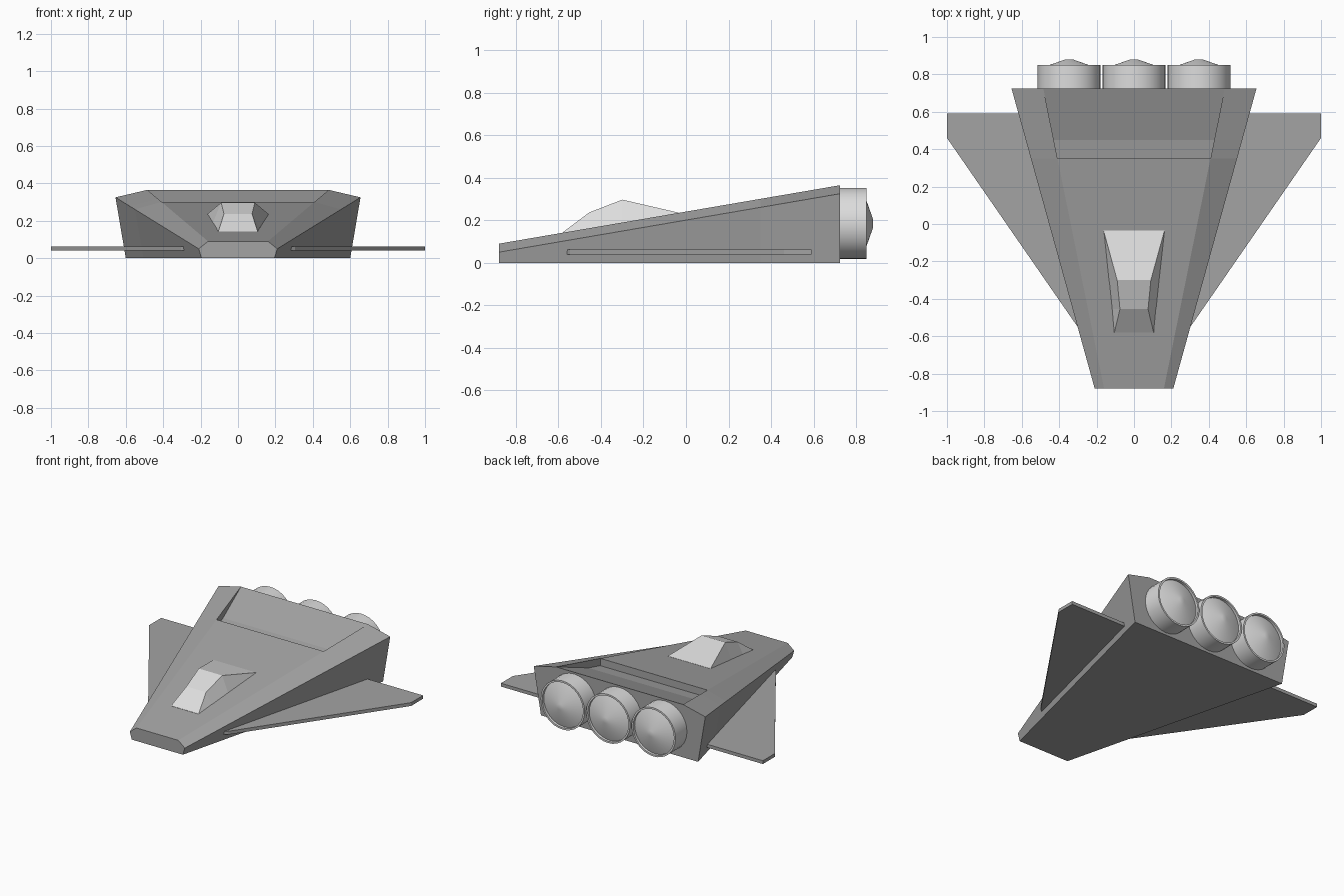
import bpy, bmesh, math
from mathutils import Matrix

if "Cube" in bpy.data.objects:
    bpy.data.objects.remove(bpy.data.objects["Cube"])


def material(name, v):
    m = bpy.data.materials.new(name)
    m.diffuse_color = (v, v, v, 1)
    m.use_nodes = True
    m.node_tree.nodes["Principled BSDF"].inputs["Base Color"].default_value = m.diffuse_color
    return m


HULL = material("mid_grey", 0.37)
LIGHT = material("light_grey", 0.72)


def finish(name, bm, mat):
    bmesh.ops.remove_doubles(bm, verts=bm.verts, dist=1e-4)
    bmesh.ops.dissolve_degenerate(bm, edges=bm.edges, dist=1e-4)
    bmesh.ops.recalc_face_normals(bm, faces=bm.faces)
    me = bpy.data.meshes.new(name)
    bm.to_mesh(me)
    bm.free()
    me.materials.append(mat)
    ob = bpy.data.objects.new(name, me)
    bpy.context.collection.objects.link(ob)
    return ob


def loft(name, sections, mat):
    """Skin a list of equal-length closed cross-sections and cap the ends."""
    bm = bmesh.new()
    rings = [[bm.verts.new(p) for p in s] for s in sections]
    n = len(rings[0])
    for a, b in zip(rings, rings[1:]):
        for i in range(n):
            j = (i + 1) % n
            bm.faces.new((a[i], a[j], b[j], b[i]))
    bm.faces.new(rings[0])
    bm.faces.new(rings[-1])
    return finish(name, bm, mat)


def mirrored(half, y):
    """Cross-section from its right half, listed bottom to top."""
    return [(x, y, z) for x, z in half] + [(-x, y, z) for x, z in reversed(half)]


# Hull: tapered wedge with chamfered rims and a sunken intake near the rear
def deck_z(y):
    return 0.09 + 0.275 * (y + 0.88) / 1.605


def hull_section(y, drop):
    t = (y + 0.88) / 1.605
    rim_x = 0.16 + 0.325 * t
    z = deck_z(y)
    return mirrored([(0.195 + 0.405 * t, 0), (0.21 + 0.445 * t, 0.05 + 0.275 * t),
                     (rim_x, z), (rim_x, z - drop)], y)


loft("hull", [hull_section(y, d) for y, d in
              ((-0.88, 0), (0.35, 0), (0.3505, 0.05), (0.45, 0.05), (0.725, 0))], HULL)

# Cockpit canopy: y, top half width, top z, base half width
canopy = ((-0.58, 0.105, 0.143, 0.11), (-0.455, 0.075, 0.237, 0.122),
          (-0.30, 0.09, 0.297, 0.138), (-0.035, 0.163, 0.236, 0.165))
loft("canopy", [mirrored([(b, deck_z(y) - 0.01), (w, z)], y) for y, w, z, b in canopy], LIGHT)

# Thin swept wings
for side, label in ((1, "right"), (-1, "left")):
    outline = [(0.27, -0.57), (0.305, -0.545), (1, 0.46), (1, 0.59), (0.27, 0.59)]
    loft(label + "_wing", [[(side * x, y, z) for x, y in outline] for z in (0.04, 0.063)], HULL)

# Three round engines with a raised rim and a shallow cone inside
profile = [(0, 0.70), (0.168, 0.70), (0.168, 0.85), (0.156, 0.85),
           (0.156, 0.832), (0.02, 0.88), (0, 0.88)]
for i, label in enumerate(("left", "middle", "right")):
    bm = bmesh.new()
    vs = [bm.verts.new((r, y, 0)) for r, y in profile]
    es = [bm.edges.new(p) for p in zip(vs, vs[1:])]
    bmesh.ops.spin(bm, geom=vs + es, cent=(0, 0, 0), axis=(0, 1, 0),
                   angle=2 * math.pi, steps=32)
    bmesh.ops.transform(bm, matrix=Matrix.Translation(((i - 1) * 0.347, 0, 0.185)), verts=bm.verts)
    ob = finish(label + "_engine", bm, LIGHT)
    bpy.ops.object.select_all(action='DESELECT')
    ob.select_set(True)
    bpy.context.view_layer.objects.active = ob
    bpy.ops.object.shade_smooth_by_angle(angle=math.radians(30))
